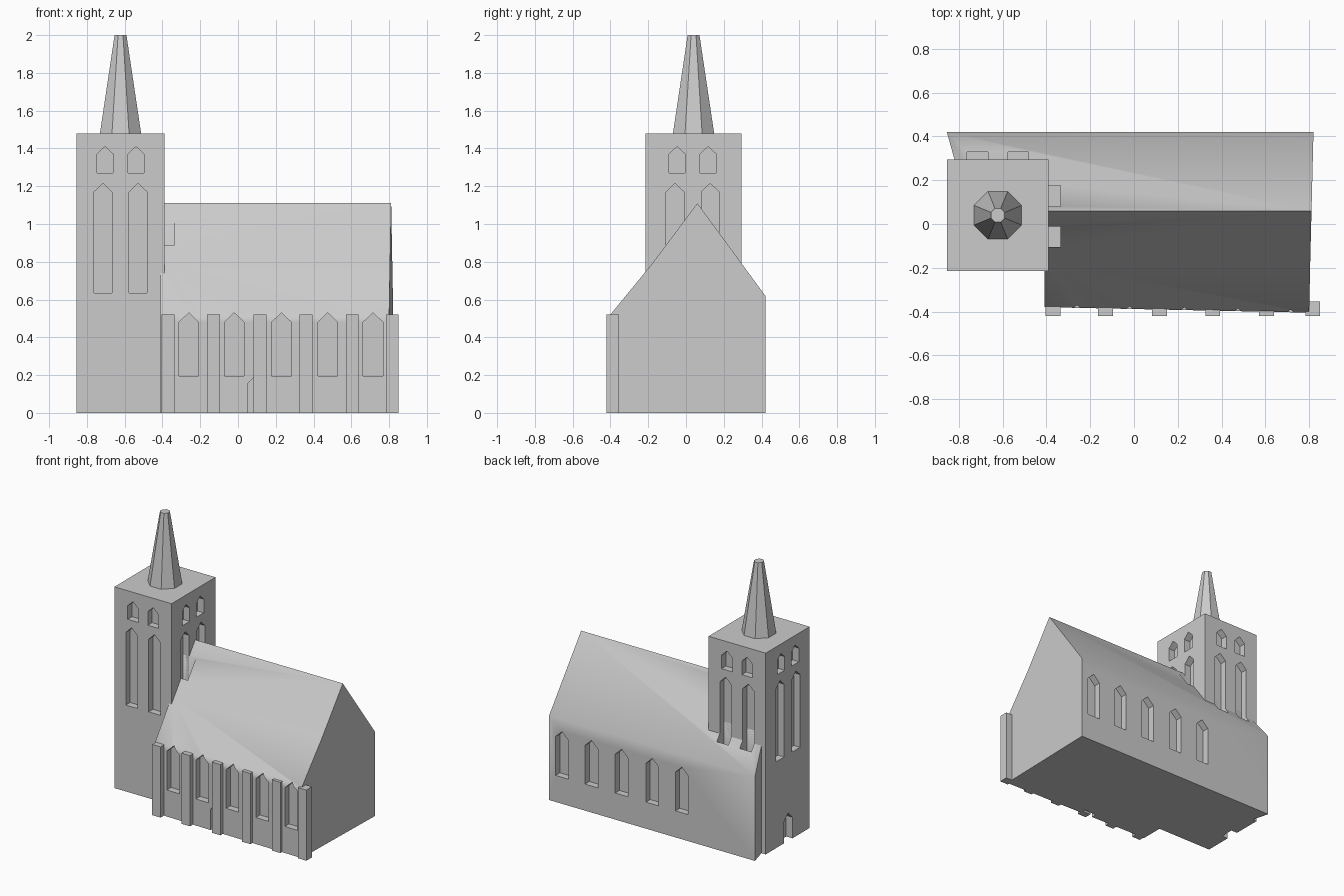
import bpy, bmesh, math
from mathutils import Matrix

if "Cube" in bpy.data.objects:
    bpy.data.objects.remove(bpy.data.objects["Cube"])

stone = bpy.data.materials.new("grey_stone")
stone.diffuse_color = (0.6, 0.6, 0.6, 1)
stone.use_nodes = True
stone.node_tree.nodes["Principled BSDF"].inputs["Base Color"].default_value = stone.diffuse_color


def finish(name, bm):
    bmesh.ops.recalc_face_normals(bm, faces=bm.faces[:])
    me = bpy.data.meshes.new(name)
    bm.to_mesh(me)
    bm.free()
    ob = bpy.data.objects.new(name, me)
    bpy.context.collection.objects.link(ob)
    me.materials.append(stone)
    return ob


def box(name, x0, x1, y0, y1, z0, z1):
    bm = bmesh.new()
    m = Matrix.Translation(((x0 + x1) / 2, (y0 + y1) / 2, (z0 + z1) / 2)) \
        @ Matrix.Diagonal((x1 - x0, y1 - y0, z1 - z0, 1))
    bmesh.ops.create_cube(bm, size=1, matrix=m)
    return finish(name, bm)


def lancet(bm, axis, u, d0, d1, half, z0, z1, z2):
    """Pointed opening centred on u, running from depth d0 to d1 along the axis."""
    prof = [(u - half, z0), (u + half, z0), (u + half, z1), (u, z2), (u - half, z1)]
    ends = [[bm.verts.new((d, a, z) if axis == 'x' else (a, d, z)) for a, z in prof]
            for d in (d0, d1)]
    bm.faces.new(ends[0])
    bm.faces.new(ends[1][::-1])
    for i in range(5):
        j = (i + 1) % 5
        bm.faces.new((ends[0][j], ends[0][i], ends[1][i], ends[1][j]))


# Nave: cross rings running front to back, widening behind the tower
rings = [(-0.41, -0.38, 0.515, 0.80, -0.405), (-0.41, -0.18, 0.789, 0.805, -0.18),
         (-0.755, 0.06, 1.11, 0.811, 0.06), (-0.855, 0.42, 0.62, 0.82, 0.42)]
bm = bmesh.new()
loops = [[bm.verts.new(p) for p in ((xw, yw, 0), (xw, yw, z), (xe, ye, z), (xe, ye, 0))]
         for xw, yw, z, xe, ye in rings]
for a, b in zip(loops, loops[1:]):
    for i in range(4):
        j = (i + 1) % 4
        bm.faces.new((a[i], a[j], b[j], b[i]))
bm.faces.new(loops[0])
bm.faces.new(loops[-1][::-1])
nave = finish("nave", bm)

# Tower
TX0, TX1, TY0, TY1 = -0.855, -0.39, -0.215, 0.295
tower = box("tower", TX0, TX1, TY0, TY1, 0, 1.48)

# Recessed pointed windows and doors
bm = bmesh.new()
IN, OUT = 0.05, 0.055
for x in (-0.26, -0.02, 0.23, 0.475, 0.715):
    wall = -0.38 - 0.025 * (x + 0.41) / 1.21
    lancet(bm, 'y', x, wall - OUT, wall + IN, 0.052, 0.195, 0.48, 0.53)
    lancet(bm, 'y', x, 0.42 - IN, 0.42 + OUT, 0.052, 0.195, 0.48, 0.53)
lancet(bm, 'y', 0.10, -0.45, -0.35, 0.05, -0.05, 0.155, 0.205)
for tall, z0, z1, z2 in ((True, 0.635, 1.17, 1.215), (False, 1.27, 1.37, 1.41)):
    half, off = (0.047, 0.093) if tall else (0.043, 0.082)
    for s in (-1, 1):
        x, y = -0.622 + s * off, 0.035 + s * off
        lancet(bm, 'y', x, TY0 - OUT, TY0 + IN, half, z0, z1, z2)
        lancet(bm, 'y', x, TY1 - IN, TY1 + 0.035, half, z0, z1, z2)
        lancet(bm, 'x', y, TX0 - OUT, TX0 + IN, half, z0, z1, z2)
        lancet(bm, 'x', y, TX1 - IN, TX1 + OUT, half, z0, z1, z2)
lancet(bm, 'x', 0.035, TX0 - OUT, TX0 + IN, 0.05, -0.05, 0.155, 0.205)
cutter = finish("opening_cutter", bm)
cutter.hide_render = True

for ob in (nave, tower):
    mod = ob.modifiers.new("openings", 'BOOLEAN')
    mod.operation, mod.solver, mod.object = 'DIFFERENCE', 'EXACT', cutter
    bpy.context.view_layer.objects.active = ob
    bpy.ops.object.modifier_apply(modifier=mod.name)
bpy.data.objects.remove(cutter)

# Buttresses along the front wall
for i, x in enumerate((-0.37, -0.13, 0.117, 0.36, 0.605)):
    box(f"buttress_{i + 1}", x - 0.034, x + 0.034, -0.42, -0.37, 0, 0.52)
box("corner_buttress", 0.783, 0.85, -0.42, -0.355, 0, 0.52)

# Spire: tapered octagon with a flat tip
bm = bmesh.new()
bmesh.ops.create_cone(bm, cap_ends=True, segments=8, radius1=0.118, radius2=0.034, depth=0.52,
                      matrix=Matrix.Translation((-0.622, 0.04, 1.74)) @ Matrix.Rotation(math.pi / 8, 4, 'Z'))
finish("spire", bm)

# Soft shading over the roof eaves, hard edges elsewhere
bpy.ops.object.select_all(action='DESELECT')
nave.select_set(True)
bpy.context.view_layer.objects.active = nave
bpy.ops.object.shade_smooth_by_angle(angle=math.radians(40))
